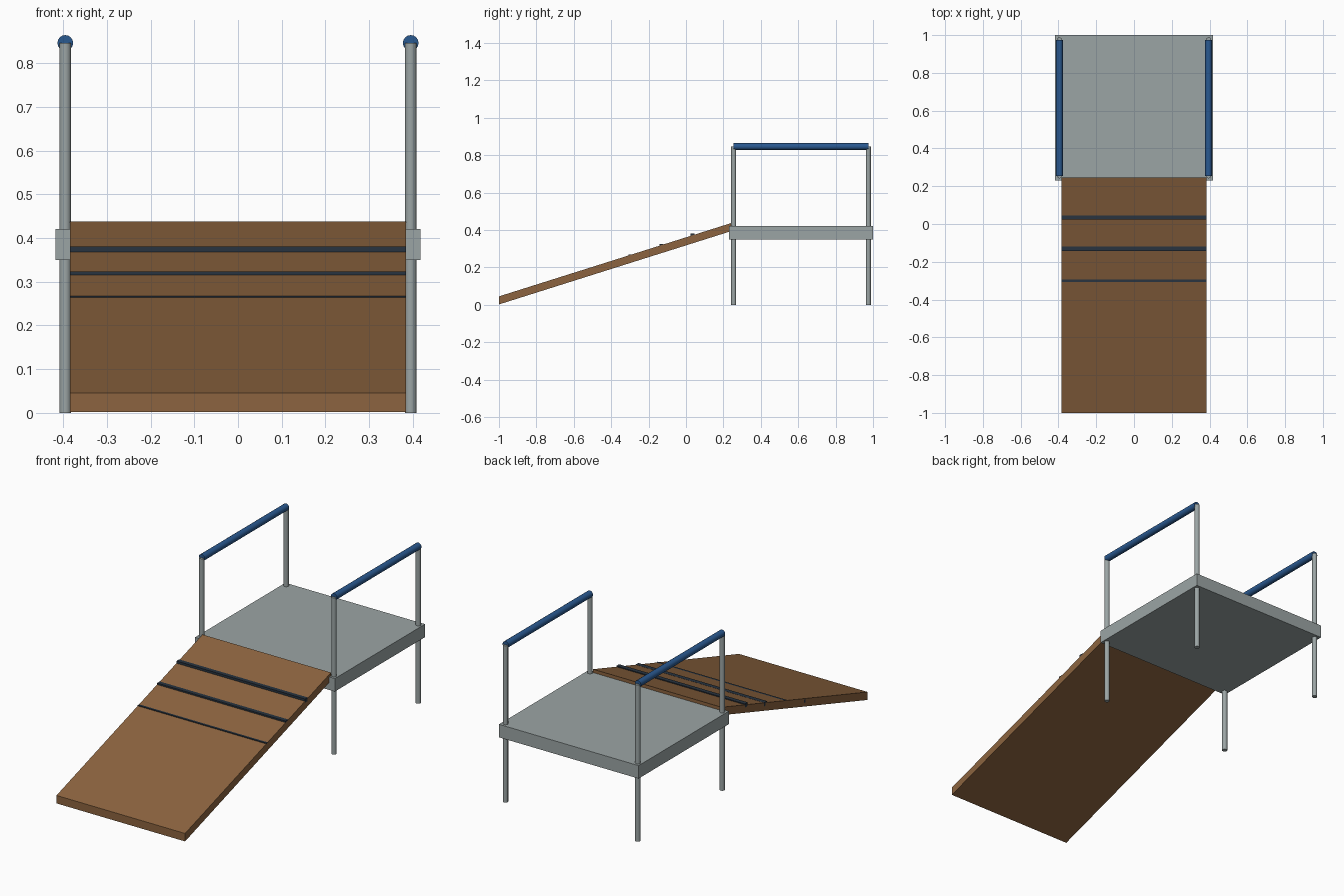
import bpy
import bmesh
from mathutils import Vector

cube = bpy.data.objects.get("Cube")
if cube:
    bpy.data.objects.remove(cube, do_unlink=True)


def material(name, rgb):
    mat = bpy.data.materials.new(name)
    mat.use_nodes = True
    mat.diffuse_color = (*rgb, 1)
    mat.node_tree.nodes["Principled BSDF"].inputs["Base Color"].default_value = (*rgb, 1)
    return mat


wood = material("brown wood", (0.262, 0.127, 0.05))
metal = material("grey metal", (0.33, 0.376, 0.376))
blue = material("blue rail", (0.023, 0.10, 0.28))
dark = material("dark slat", (0.021, 0.033, 0.05))


def prism(name, profile, half_width, mat):
    """Extrude a side profile of (y, z) points across x."""
    bm = bmesh.new()
    face = bm.faces.new([bm.verts.new((-half_width, y, z)) for y, z in profile])
    moved = bmesh.ops.extrude_face_region(bm, geom=[face])["geom"]
    verts = [v for v in moved if isinstance(v, bmesh.types.BMVert)]
    bmesh.ops.translate(bm, verts=verts, vec=(2 * half_width, 0, 0))
    bmesh.ops.recalc_face_normals(bm, faces=bm.faces)
    mesh = bpy.data.meshes.new(name)
    bm.to_mesh(mesh)
    bm.free()
    mesh.materials.append(mat)
    obj = bpy.data.objects.new(name, mesh)
    bpy.context.collection.objects.link(obj)
    return obj


def box(name, y0, y1, z0, z1, half_width, mat):
    return prism(name, [(y0, z0), (y1, z0), (y1, z1), (y0, z1)], half_width, mat)


def tube(name, start, end, radius, mat):
    a, b = Vector(start), Vector(end)
    bpy.ops.mesh.primitive_cylinder_add(
        vertices=16, radius=radius, depth=(b - a).length, location=(a + b) / 2,
        rotation=(b - a).to_track_quat("Z", "Y").to_euler())
    obj = bpy.context.object
    obj.name = name
    obj.data.materials.append(mat)
    bpy.ops.object.shade_smooth_by_angle()


# Platform
box("platform", 0.23, 1.0, 0.35, 0.42, 0.417, metal)

# Sloping ramp with upright ends
RAMP_W = 0.384
prism("ramp", [(-1, 0.002), (0.245, 0.395), (0.245, 0.438), (-1, 0.045)], RAMP_W, wood)

# Level grip slats, sinking into the ramp towards its foot
for i in range(4):
    y = 0.023 - 0.165 * i
    top = 0.38 - 0.0562 * i
    box(f"grip_slat_{i + 1}", y, y + 0.023, top - 0.02, top, RAMP_W, dark)

# Posts and handrails
FRONT, BACK = 0.255, 0.975
for side, x in (("left", 0.395), ("right", -0.395)):
    for end, y in (("front", FRONT), ("back", BACK)):
        tube(f"{side}_{end}_post", (x, y, 0), (x, y, 0.846), 0.0133, metal)
    tube(f"{side}_handrail", (x, FRONT, 0.846), (x, BACK, 0.846), 0.018, blue)
